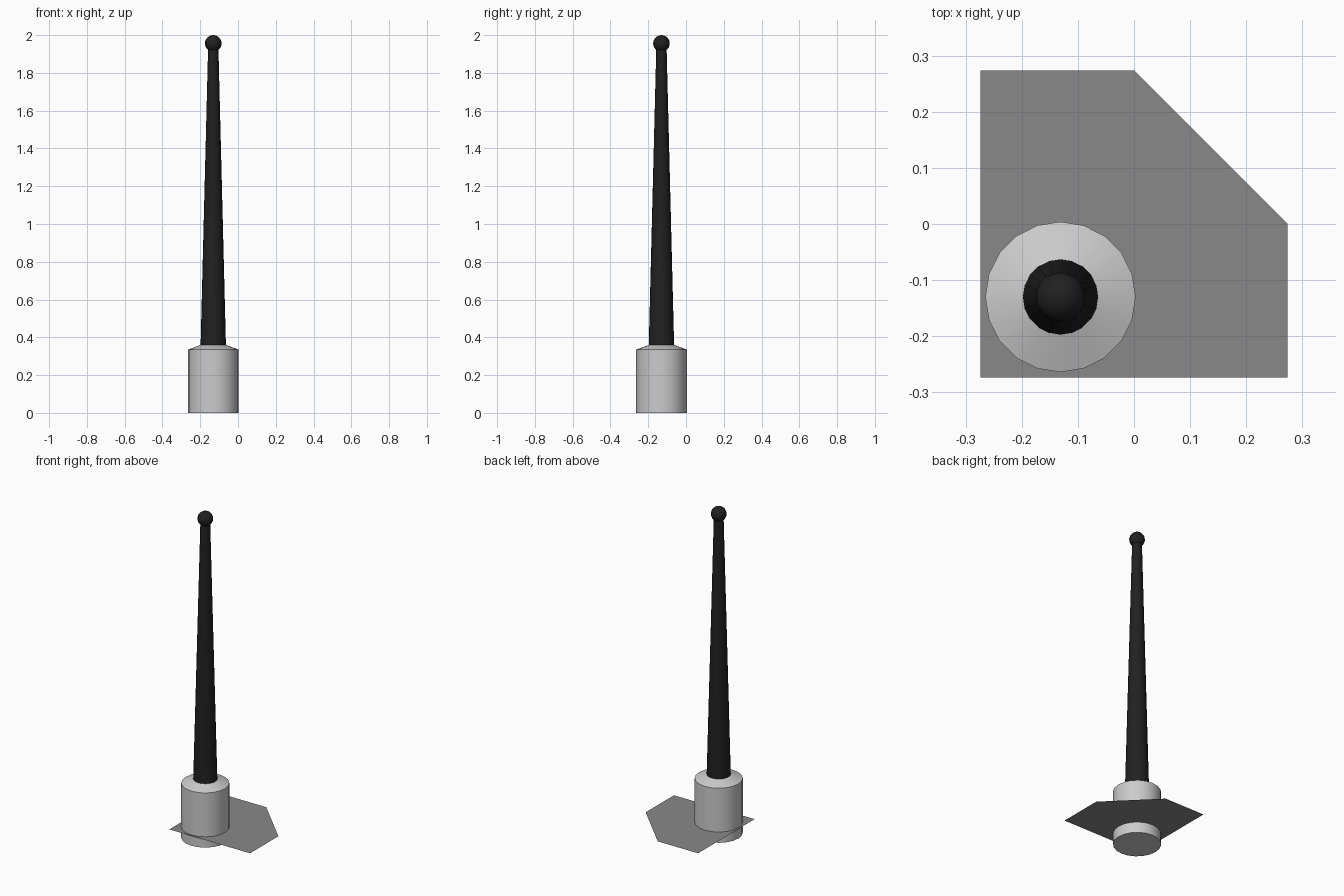
import bpy, bmesh, math

if "Cube" in bpy.data.objects:
    bpy.data.objects.remove(bpy.data.objects["Cube"])

SIDES = 20
CX, CY = -0.131, -0.13


def material(name, v):
    m = bpy.data.materials.new(name)
    m.diffuse_color = (v, v, v, 1)
    m.use_nodes = True
    m.node_tree.nodes["Principled BSDF"].inputs["Base Color"].default_value = m.diffuse_color
    return m


def finish(name, bm, mat=None, smooth=True):
    bmesh.ops.recalc_face_normals(bm, faces=bm.faces)
    me = bpy.data.meshes.new(name)
    bm.to_mesh(me)
    bm.free()
    ob = bpy.data.objects.new(name, me)
    bpy.context.collection.objects.link(ob)
    if mat:
        me.materials.append(mat)
    if smooth:
        bpy.ops.object.select_all(action='DESELECT')
        ob.select_set(True)
        bpy.context.view_layer.objects.active = ob
        bpy.ops.object.shade_smooth_by_angle(angle=math.radians(30))
    return ob


def lathe(name, profile, cap_bottom=False, mat=None):
    """Stack rings of (radius, z) and bridge them into a round part."""
    bm = bmesh.new()
    rings = []
    for r, z in profile:
        rings.append([bm.verts.new((r * math.cos(2 * math.pi * i / SIDES),
                                    r * math.sin(2 * math.pi * i / SIDES), z))
                      for i in range(SIDES)])
    for a, b in zip(rings, rings[1:]):
        for i in range(SIDES):
            j = (i + 1) % SIDES
            bm.faces.new((a[i], a[j], b[j], b[i]))
    if cap_bottom:
        bm.faces.new(rings[0][::-1])
    ob = finish(name, bm, mat)
    ob.location = (CX, CY, 0)
    return ob


black = material("black", 0.015)
dark = material("dark_grey", 0.25)

# Round base with chamfered shoulder
lathe("antenna_base", [(0.134, 0), (0.134, 0.335), (0.067, 0.36)], cap_bottom=True)

# Tapered mast
lathe("antenna_mast", [(0.067, 0.36), (0.027, 1.945)], mat=black)

# Ball tip
bm = bmesh.new()
bmesh.ops.create_uvsphere(bm, u_segments=SIDES, v_segments=12, radius=0.044)
tip = finish("antenna_tip", bm, black)
tip.location = (CX, CY, 1.956)

# Thin mounting plate with one cut corner
bm = bmesh.new()
h = 0.274
outline = [(-h, -h), (h, -h), (h, 0), (0, h), (-h, h)]
bm.faces.new([bm.verts.new((x, y, 0.066)) for x, y in outline])
finish("mounting_plate", bm, dark, smooth=False)
